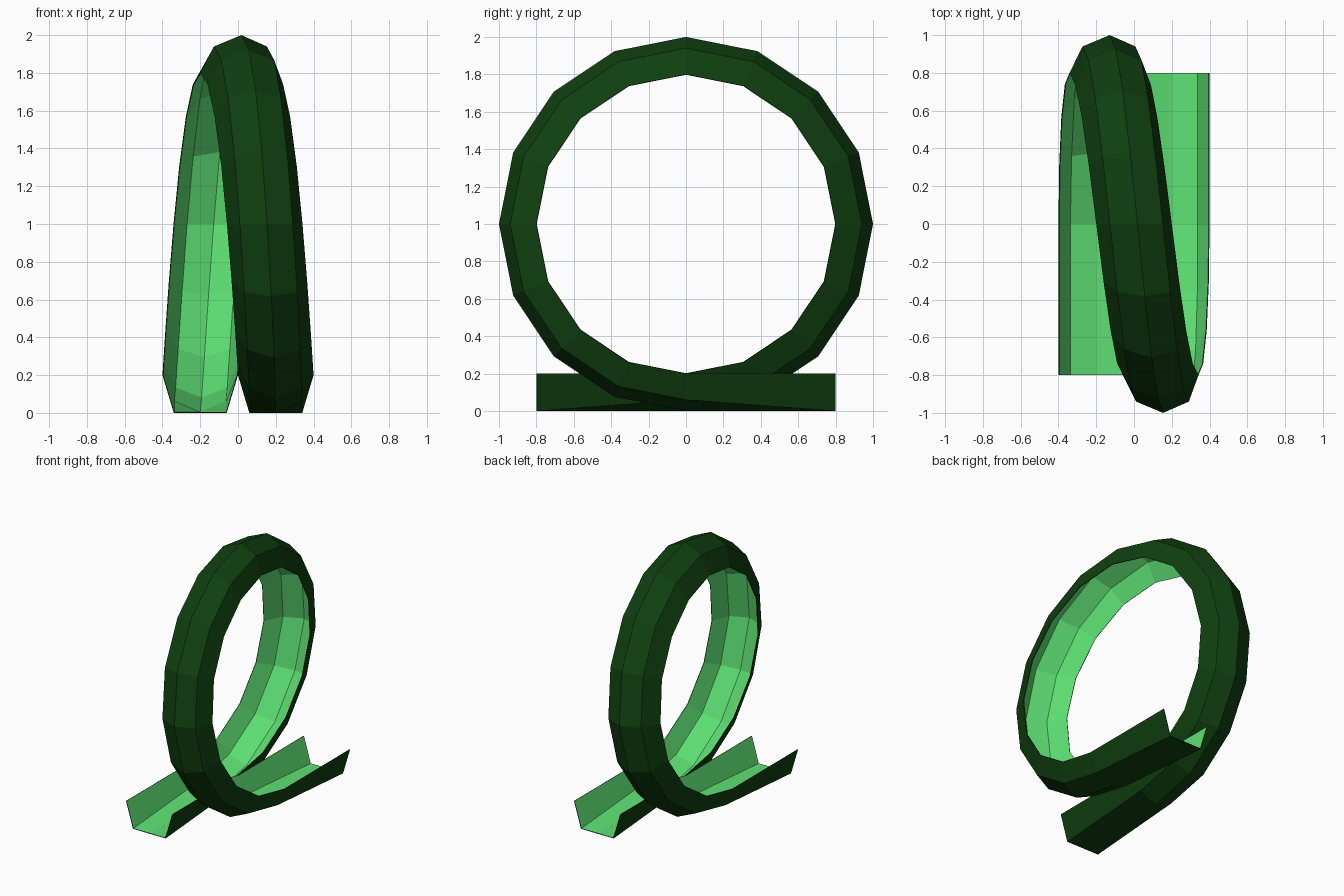
import bpy
import bmesh
from math import sin, cos, pi

old = bpy.data.objects.get("Cube")
if old:
    bpy.data.objects.remove(old, do_unlink=True)


def make_material(name, colour):
    mat = bpy.data.materials.new(name)
    mat.use_nodes = True
    mat.diffuse_color = colour
    mat.node_tree.nodes["Principled BSDF"].inputs["Base Color"].default_value = colour
    return mat


dark = make_material("dark green", (0.005, 0.05, 0.005, 1))
light = make_material("light green", (0.11, 0.74, 0.17, 1))

SEGMENTS = 16
# Channel cross-sections: sideways offset and height above the floor
CURVED = [(-0.2, 0.2), (-0.14, 0.06), (0, 0), (0.14, 0.06), (0.2, 0.2)]
FLAT = [(x, 0.2 if abs(x) > 0.15 else 0) for x, h in CURVED]


def loop_station(i):
    """One cross-section of the loop, drifting sideways as it goes round."""
    t = i / SEGMENTS
    angle = 2 * pi * t
    points = []
    for x, h in CURVED:
        lean = 0.018 * sin(pi * t) * (1 - h / 0.2)
        r = 1 - h
        points.append((0.2 * cos(pi * t) + x + lean,
                       -r * sin(angle), 1 - r * cos(angle)))
    return points


# Straight entry, full loop, straight exit
stations = [[(0.2 + x, 0.8, h) for x, h in FLAT]]
stations += [loop_station(i) for i in range(SEGMENTS + 1)]
stations += [[(x - 0.2, -0.8, h) for x, h in FLAT]]

bm = bmesh.new()
rows = [[bm.verts.new(p) for p in station] for station in stations]
for a, b in zip(rows, rows[1:]):
    for j in range(len(CURVED) - 1):
        bm.faces.new((a[j], a[j + 1], b[j + 1], b[j]))

mesh = bpy.data.meshes.new("loop_track")
bm.to_mesh(mesh)
bm.free()
mesh.materials.append(dark)
mesh.materials.append(light)
track = bpy.data.objects.new("loop_track", mesh)
bpy.context.collection.objects.link(track)

# Thin shell: dark underside, light running surface
shell = track.modifiers.new("shell", 'SOLIDIFY')
shell.thickness = 0.005
shell.offset = -1
shell.material_offset = 1
shell.material_offset_rim = 0
